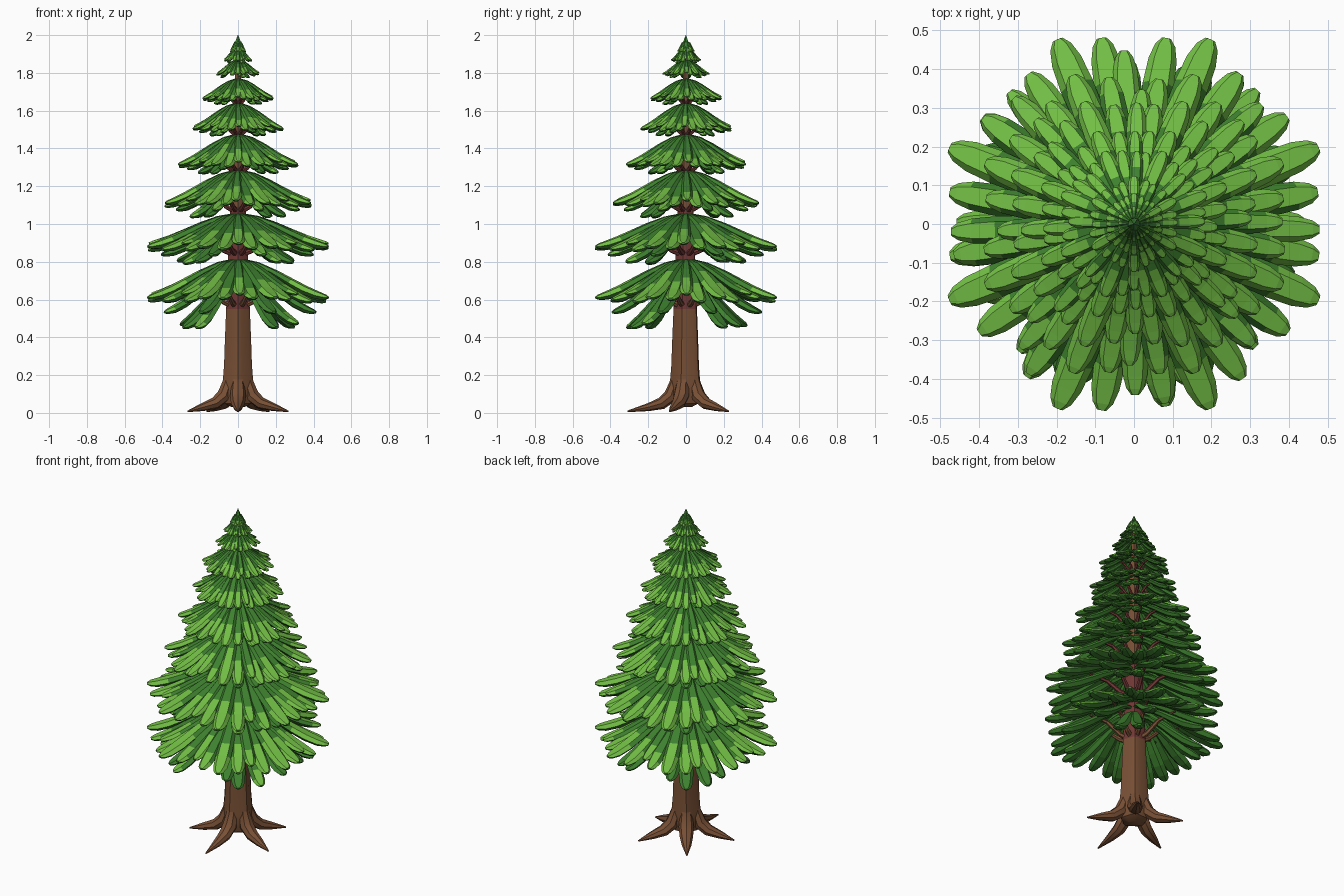
import bpy, bmesh, math, random
from mathutils import Vector

random.seed(4)
if "Cube" in bpy.data.objects:
    bpy.data.objects.remove(bpy.data.objects["Cube"])


def material(name, rgb):
    m = bpy.data.materials.new(name)
    m.use_nodes = True
    m.diffuse_color = (*rgb, 1)
    m.node_tree.nodes["Principled BSDF"].inputs["Base Color"].default_value = (*rgb, 1)
    return m


BARK = material("brown bark", (0.19, 0.08, 0.036))
INNER = material("red brown wood", (0.17, 0.04, 0.036))
GREEN = material("needle green", (0.048, 0.22, 0.028))
LIGHT = material("light tip green", (0.17, 0.52, 0.06))

HEX = [(1, 0), (0.6, 0.8), (-0.6, 0.8), (-1, 0), (-0.5, -0.8), (0.5, -0.8)]
ROUND = [(math.cos(i * math.pi / 4), math.sin(i * math.pi / 4)) for i in range(8)]
NEVER = 99


def finish(name, bm, mats, smooth=False):
    bmesh.ops.recalc_face_normals(bm, faces=bm.faces)
    me = bpy.data.meshes.new(name)
    bm.to_mesh(me)
    bm.free()
    for m in mats:
        me.materials.append(m)
    ob = bpy.data.objects.new(name, me)
    bpy.context.collection.objects.link(ob)
    if smooth:
        bpy.ops.object.select_all(action="DESELECT")
        ob.select_set(True)
        bpy.context.view_layer.objects.active = ob
        bpy.ops.object.shade_smooth_by_angle(angle=math.radians(35))


def sweep(bm, path, sizes, section, angle, light_from=NEVER):
    """Loft a section along an (r, z) path that points outward at an angle."""
    out = Vector((math.cos(angle), math.sin(angle), 0))
    side = Vector((-out.y, out.x, 0))
    pts = [out * r + Vector((0, 0, z)) for r, z in path]
    rings = []
    for i, p in enumerate(pts):
        d = (pts[min(i + 1, len(pts) - 1)] - pts[max(i - 1, 0)]).normalized()
        up = d.cross(side)
        w, h = sizes[i]
        ring = []
        for a, b in section:
            v = p + side * (a * w) + up * (b * h)
            v.z = max(v.z, 0)
            ring.append(bm.verts.new(v))
        rings.append(ring)
    n = len(section)
    for i in range(len(rings) - 1):
        for k in range(n):
            j = (k + 1) % n
            f = bm.faces.new((rings[i][k], rings[i][j], rings[i + 1][j], rings[i + 1][k]))
            # the ridge turns light one step before its flanks
            start = light_from - 1 if k == 1 else light_from
            f.material_index = int(k < 3 and i >= start)
    bm.faces.new(rings[0])
    bm.faces.new(rings[-1])


STEPS = (0, 0.2, 0.4, 0.58, 0.74, 0.88, 0.96, 1)
WIDTHS = (0.3, 0.55, 0.78, 0.94, 1, 0.9, 0.65, 0.3)


def blade(bm, angle, reach, top, tip, width, light_from):
    """Drooping needle frond: arched over the middle, flat at the tip."""
    path = []
    for t in STEPS:
        fall = 0.25 * t + 0.75 * t * t * (3 - 2 * t)
        path.append((0.015 + (reach - 0.015) * t, top + (tip - top) * fall))
    sizes = [(width * w, width * 0.6 * w) for w in WIDTHS]
    sweep(bm, path, sizes, HEX, angle, light_from)


def lathe(bm, profile, sides, flute):
    rings = []
    for r, z in profile:
        ring = []
        for i in range(sides):
            a = math.tau * i / sides
            q = r * (1 + flute * math.cos(5 * a))
            ring.append(bm.verts.new((q * math.sin(a), -q * math.cos(a), z)))
        rings.append(ring)
    for lo, hi in zip(rings, rings[1:]):
        for i in range(sides):
            j = (i + 1) % sides
            bm.faces.new((lo[i], lo[j], hi[j], hi[i]))
    bm.faces.new(rings[0])
    bm.faces.new(rings[-1])


# Trunk: fluted bole, with a red brown stretch inside the lower crown
bm = bmesh.new()
lathe(bm, [(0.03, 0.03), (0.07, 0.05), (0.082, 0.1), (0.079, 0.16),
           (0.072, 0.25), (0.067, 0.4), (0.061, 0.55), (0.05, 0.85),
           (0.041, 1.07), (0.024, 1.6), (0.008, 1.93)], 20, 0.08)
for f in bm.faces:
    f.material_index = int(0.55 < f.calc_center_median().z < 1.07)
finish("trunk", bm, [BARK, INNER], True)

# Five flaring roots, the front one longest
bm = bmesh.new()
for i in range(5):
    reach = 0.31 if i == 0 else 0.28
    path = [(0.04, 0.28), (0.055, 0.16), (0.08, 0.09), (0.13, 0.05),
            (0.2, 0.03), (reach, 0.008)]
    sizes = [(0.018, 0.018), (0.034, 0.032), (0.042, 0.038),
             (0.037, 0.032), (0.026, 0.021), (0.004, 0.004)]
    sweep(bm, path, sizes, ROUND, -math.pi / 2 + i * math.tau / 5)
finish("roots", bm, [BARK], True)

# Tiers of fronds: reach, top height, tip height, hang of the lower fronds
TIERS = [(0.515, 0.81, 0.61, 0.155), (0.515, 1.05, 0.88, 0.085),
         (0.415, 1.28, 1.11, 0.07), (0.34, 1.47, 1.315, 0.045),
         (0.257, 1.635, 1.505, 0.035), (0.202, 1.765, 1.665, 0.03),
         (0.124, 1.865, 1.795, 0.02), (0.08, 1.925, 1.868, 0.015),
         (0.045, 1.965, 1.915, 0.01)]


def jitter(amount):
    return random.uniform(-amount, amount)


for number, (reach, top, tip, hang) in enumerate(TIERS, 1):
    bm = bmesh.new()
    width = 0.044 * (reach / 0.51) ** 0.75
    drop = top - tip
    sectors = 8 if reach > 0.15 else 6
    turn = math.tau / sectors
    for k in range(sectors):
        mid = k * turn
        main = mid + turn / 2
        # long main frond
        blade(bm, main, reach, top, tip, width, random.choice((3, 4, 4)))
        # pair of slightly shorter fronds between the main ones
        for s in (-0.22, 0.22):
            blade(bm, mid + s * turn, reach * (0.93 + jitter(0.02)),
                  top - 0.06 * drop, tip - 0.06 * drop + jitter(0.05) * drop,
                  width * 0.92, random.choice((4, 4, 5)))
        # frond draped over the pair
        blade(bm, mid + jitter(0.06), reach * (0.88 + jitter(0.05)),
              top + 0.02 * drop, tip + 0.1 * drop, width * 0.8,
              random.choice((4, 5)))
        # lower frond tucked under the main one
        blade(bm, main + jitter(0.08), reach * 0.84, top - 0.25 * drop,
              tip - hang * 0.5, width * 0.9, random.choice((5, NEVER, NEVER)))
        # hanging pair on the diagonals
        if k % 2:
            for s in (-0.17, 0.17):
                blade(bm, mid + s, reach * (0.72 + jitter(0.04)), top - 0.45 * drop,
                      tip - hang * (0.95 + jitter(0.08)), width * 0.9,
                      random.choice((5, NEVER, NEVER)))
    finish("frond_tier_%d" % number, bm, [GREEN, LIGHT])

    # bare boughs that carry the tier, bark coloured on the lowest one
    if number < 7:
        bm = bmesh.new()
        thick = 0.014 * (reach / 0.51) ** 0.7
        for k in range(8):
            path = [(0.02, tip - 0.25 * drop), (0.16 * reach, tip - 0.12 * drop),
                    (0.3 * reach, tip + 0.2 * drop), (0.5 * reach, tip + 0.35 * drop)]
            sizes = [(thick * q, thick * q) for q in (1.3, 1, 0.8, 0.4)]
            sweep(bm, path, sizes, HEX, math.pi / 8 + k * math.pi / 4)
        finish("boughs_tier_%d" % number, bm, [BARK if number == 1 else INNER])

# Pointed leader at the top
bm = bmesh.new()
lathe(bm, [(0.024, 1.9), (0.016, 1.95), (0.008, 1.98), (0.001, 2.0)], 10, 0.2)
finish("top_spire", bm, [GREEN])
